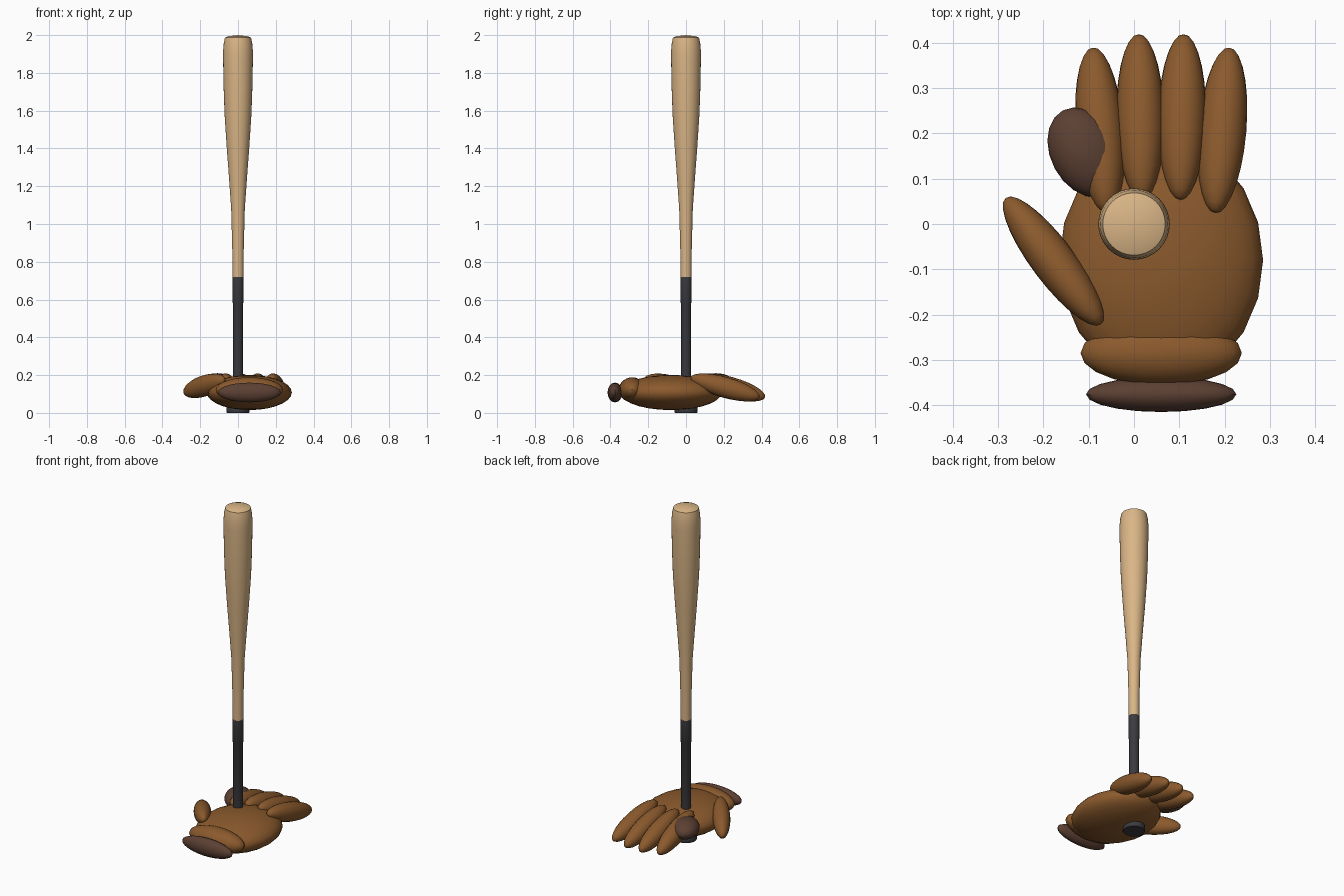
import bpy, bmesh, math
from mathutils import Vector, Matrix

if "Cube" in bpy.data.objects:
    bpy.data.objects.remove(bpy.data.objects["Cube"])


def material(name, rgb):
    m = bpy.data.materials.new(name)
    m.diffuse_color = (*rgb, 1)
    m.use_nodes = True
    m.node_tree.nodes["Principled BSDF"].inputs["Base Color"].default_value = m.diffuse_color
    return m


LEATHER = material("tan leather", (0.258, 0.102, 0.026))
DARK = material("dark brown leather", (0.107, 0.051, 0.033))
WOOD = material("pale wood", (0.70, 0.465, 0.24))
GRIP = material("charcoal grip", (0.045, 0.045, 0.052))


def finish(name, bm, mat):
    bmesh.ops.recalc_face_normals(bm, faces=bm.faces)
    me = bpy.data.meshes.new(name)
    bm.to_mesh(me)
    bm.free()
    me.materials.append(mat)
    ob = bpy.data.objects.new(name, me)
    bpy.context.collection.objects.link(ob)
    bpy.context.view_layer.objects.active = ob
    bpy.ops.object.select_all(action='DESELECT')
    ob.select_set(True)
    bpy.ops.object.shade_smooth_by_angle(angle=math.radians(40))
    return ob


def lathe(name, profile, mat, steps=32):
    """Spin (radius, height) points around z."""
    bm = bmesh.new()
    verts = [bm.verts.new((r, 0, z)) for r, z in profile]
    edges = [bm.edges.new(p) for p in zip(verts, verts[1:])]
    bmesh.ops.spin(bm, geom=verts + edges, axis=(0, 0, 1), cent=(0, 0, 0),
                   angle=math.tau, steps=steps)
    bmesh.ops.remove_doubles(bm, verts=bm.verts, dist=1e-4)
    return finish(name, bm, mat)


def pad(name, centre, radii, mat, rot=None, pole='Z'):
    """Stuffed ellipsoid pad; pole sets the axis its rings run around."""
    bm = bmesh.new()
    bmesh.ops.create_uvsphere(bm, u_segments=20, v_segments=14, radius=1)
    if pole == 'Y':
        bm.transform(Matrix.Rotation(math.pi / 2, 4, 'X'))
    bm.transform(Matrix.Diagonal((*radii, 1)))
    if rot:
        bm.transform(rot)
    bm.transform(Matrix.Translation(centre))
    return finish(name, bm, mat)


def aim(direction):
    """Turn local y to the direction while keeping local z upward."""
    y = Vector(direction).normalized()
    x = y.cross(Vector((0, 0, 1))).normalized()
    z = x.cross(y)
    return Matrix((x, y, z)).transposed().to_4x4()


# Bat
lathe("bat_barrel", [(0, 0.70), (0.029, 0.70), (0.030, 0.85), (0.036, 1.08),
                     (0.048, 1.25), (0.060, 1.41), (0.071, 1.58), (0.076, 1.72),
                     (0.079, 1.88), (0.0785, 1.92), (0.075, 1.96), (0.069, 1.987),
                     (0.05, 1.994), (0, 2.0)], WOOD)
lathe("bat_grip", [(0, 0.01), (0.027, 0.01), (0.0275, 0.58), (0.030, 0.585),
                   (0.030, 0.72), (0, 0.72)], GRIP)
lathe("bat_knob", [(0, 0), (0.058, 0), (0.061, 0.006), (0.061, 0.028),
                   (0.056, 0.036), (0, 0.038)], GRIP)

# Glove palm, wrist cuff and strap
pad("glove_palm", (0.06, -0.08, 0.108), (0.225, 0.27, 0.093), LEATHER)
pad("wrist_cuff", (0.06, -0.285, 0.122), (0.178, 0.071, 0.066), LEATHER)
pad("wrist_strap", (0.06, -0.376, 0.108), (0.166, 0.039, 0.052), DARK)

# Four fingers drooping toward the tips
FINGERS = [("index_finger", -0.075, 0.207, -0.085), ("middle_finger", 0.014, 0.236, -0.02),
           ("ring_finger", 0.106, 0.236, 0.02), ("little_finger", 0.195, 0.207, 0.085)]
for name, x, y, lean in FINGERS:
    pad(name, (x, y, 0.135), (0.053, 0.19, 0.055), LEATHER,
        aim((lean, 1, -0.285)), 'Y')

# Thumb and webbing
pad("thumb", (-0.178, -0.082, 0.143), (0.048, 0.178, 0.056), LEATHER,
    aim((-0.60, 0.80, -0.2)), 'Y')
pad("webbing", (-0.108, 0.158, 0.156), (0.076, 0.105, 0.054), DARK,
    Matrix.Rotation(math.radians(28), 4, 'Z'))
